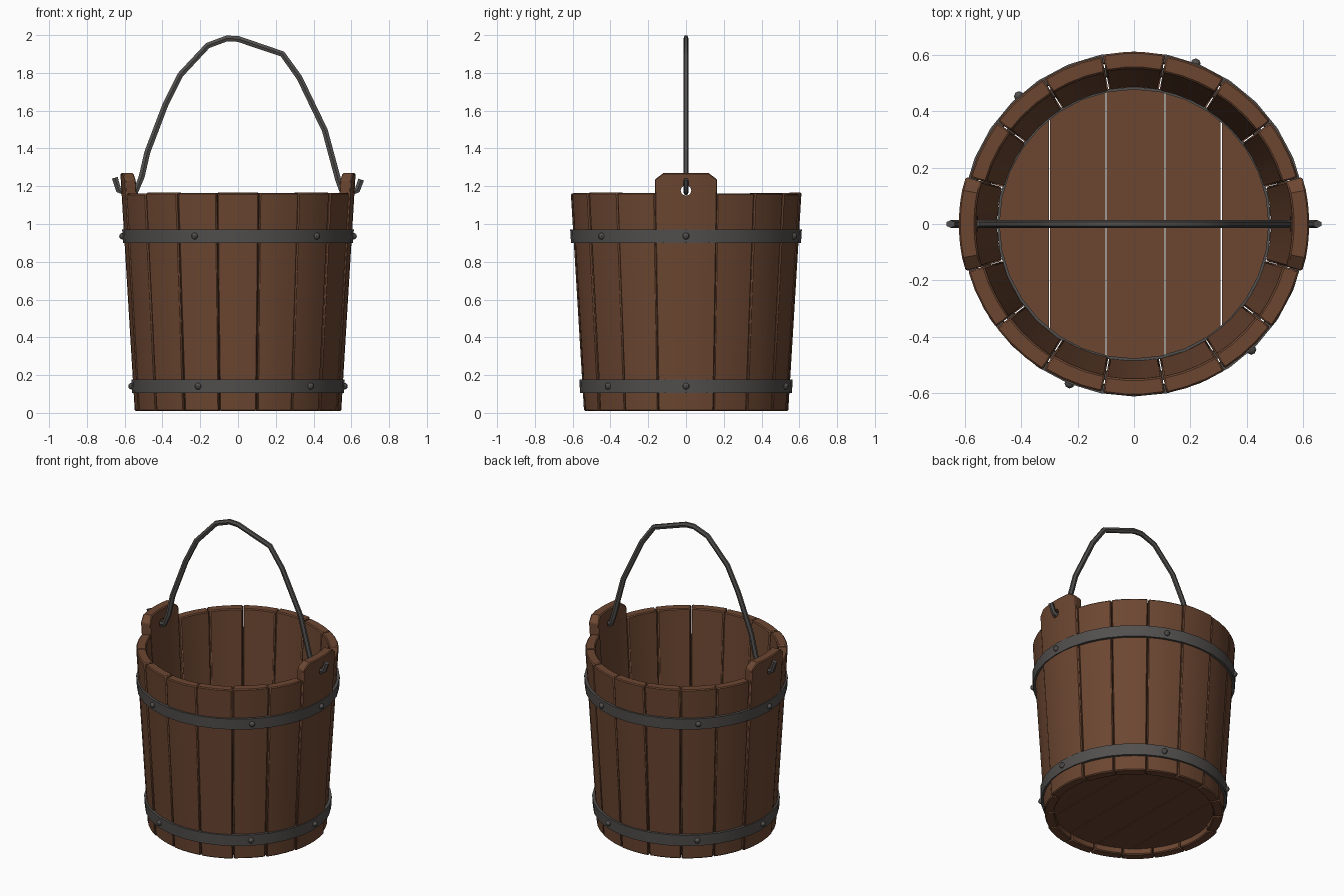
import bpy, bmesh, random
from math import sin, cos, radians, sqrt, pi
from mathutils import Matrix, Vector

random.seed(4)
cube = bpy.data.objects.get("Cube")
if cube:
    bpy.data.objects.remove(cube, do_unlink=True)


def material(name, rgb):
    m = bpy.data.materials.new(name)
    m.use_nodes = True
    m.diffuse_color = (*rgb, 1)
    m.node_tree.nodes["Principled BSDF"].inputs["Base Color"].default_value = (*rgb, 1)
    return m


WOOD = material("brown wood", (0.15, 0.062, 0.031))
IRON = material("dark iron", (0.085, 0.08, 0.076))
BASE, RIM, EAR_TOP = 0.01, 1.165, 1.27


def wall(z):
    """Outer radius of the tapered bucket at height z."""
    return 0.54 + 0.07 * (z - BASE) / (RIM - BASE)


def finish(bm, name, mat, bevel=0, smooth=True):
    bmesh.ops.recalc_face_normals(bm, faces=bm.faces)
    mesh = bpy.data.meshes.new(name)
    bm.to_mesh(mesh)
    bm.free()
    obj = bpy.data.objects.new(name, mesh)
    bpy.context.collection.objects.link(obj)
    mesh.materials.append(mat)
    if bevel:
        mod = obj.modifiers.new("worn edges", 'BEVEL')
        mod.width, mod.segments = bevel, 1
        mod.limit_method, mod.angle_limit = 'ANGLE', radians(40)
    if smooth:
        bpy.ops.object.select_all(action='DESELECT')
        obj.select_set(True)
        bpy.context.view_layer.objects.active = obj
        bpy.ops.object.shade_smooth_by_angle(angle=radians(35))
    return obj


def stave(name, start, end, tops, bulge=0, bevel=0.006):
    """Curved board between two angles; tops gives the height of each column."""
    bm = bmesh.new()
    n = len(tops) - 1
    columns = []
    for i, top in enumerate(tops):
        a = radians(start + (end - start) * i / n)
        ring = []
        for inset, z in ((0, BASE), (0, top), (0.06, top), (0.06, BASE)):
            r = wall(z) - inset + bulge
            ring.append(bm.verts.new((r * cos(a), r * sin(a), z)))
        columns.append(ring)
    for a, b in zip(columns, columns[1:]):
        for k in range(4):
            bm.faces.new((a[k], a[(k + 1) % 4], b[(k + 1) % 4], b[k]))
    bm.faces.new(columns[0])
    bm.faces.new(columns[-1])
    return finish(bm, name, WOOD, bevel)


# Ordinary staves, seven on each side between the ears
HALF_EAR, COUNT, GAP = 15.6, 7, 0.2
step = (180 - 2 * HALF_EAR) / COUNT
for side, offset in (("back", 0), ("front", 180)):
    for i in range(COUNT):
        a = offset + HALF_EAR + i * step
        top = RIM + random.uniform(-0.006, 0.002)
        stave(f"{side}_stave_{i + 1}", a + GAP, a + step - GAP, [top] * 4,
              random.uniform(-0.004, 0.004))

# Tall ear staves with a drilled hole for the handle
for side, centre in (("left", 0), ("right", 180)):
    tops = [1.235] + [EAR_TOP] * 6 + [1.235]
    ear = stave(f"{side}_ear_stave", centre - HALF_EAR, centre + HALF_EAR, tops, 0.007)
    bm = bmesh.new()
    bmesh.ops.create_cone(bm, cap_ends=True, segments=12, radius1=0.028, radius2=0.028, depth=0.4,
                          matrix=Matrix.Translation((0.6 * cos(radians(centre)), 0, 1.178))
                          @ Matrix.Rotation(pi / 2, 4, 'Y'))
    drill = finish(bm, f"{side}_hole_cutter", WOOD, smooth=False)
    drill.hide_render = True
    cut = ear.modifiers.new("handle hole", 'BOOLEAN')
    cut.operation, cut.object, cut.solver = 'DIFFERENCE', drill, 'EXACT'
    bpy.context.view_layer.objects.active = ear
    for mod in list(ear.modifiers):
        bpy.ops.object.modifier_apply(modifier=mod.name)
    bpy.data.objects.remove(drill, do_unlink=True)

# Floor planks running front to back, trimmed to a circle
FLOOR_R = 0.488
seams = (-FLOOR_R, -0.3, -0.1, 0.11, 0.31, FLOOR_R)
for i, (x0, x1) in enumerate(zip(seams, seams[1:])):
    x0, x1 = x0 + 0.002, x1 - 0.002
    xs = [x0 + (x1 - x0) * k / 8 for k in range(9)]
    ys = [sqrt(FLOOR_R ** 2 - x * x) for x in xs]
    outline = list(zip(xs, ys)) + [(x, -y) for x, y in zip(xs[::-1], ys[::-1])]
    bm = bmesh.new()
    face = bm.faces.new([bm.verts.new((x, y, 0.05)) for x, y in outline])
    up = bmesh.ops.extrude_face_region(bm, geom=[face])["geom"]
    bmesh.ops.translate(bm, vec=(0, 0, 0.04), verts=[v for v in up if isinstance(v, bmesh.types.BMVert)])
    finish(bm, f"floor_plank_{i + 1}", WOOD, smooth=False)


def hoop(name, profile, segments=32):
    """Ring swept from a closed (radius, height) profile."""
    bm = bmesh.new()
    rings = []
    for i in range(segments):
        a = 2 * pi * i / segments
        rings.append([bm.verts.new((r * cos(a), r * sin(a), z)) for r, z in profile])
    n = len(profile)
    for i, a in enumerate(rings):
        b = rings[(i + 1) % segments]
        for k in range(n):
            bm.faces.new((a[k], a[(k + 1) % n], b[(k + 1) % n], b[k]))
    return finish(bm, name, IRON)


# Iron hoops with six rivets each
RIVETS = (0, 69, 132, 180, 248, 313)
for label, low, high in (("lower", 0.105, 0.178), ("upper", 0.9, 0.972)):
    out = 0.015
    hoop(f"{label}_hoop", [(wall(low) - 0.015, low), (wall(low) + out, low),
                           (wall(high) + out, high), (wall(high) - 0.015, high)])
    mid = (low + high) / 2
    bm = bmesh.new()
    for angle in RIVETS:
        a = radians(angle)
        spot = Vector((cos(a), sin(a), 0)) * (wall(mid) + out) + Vector((0, 0, mid))
        bmesh.ops.create_uvsphere(bm, u_segments=8, v_segments=6, radius=0.018,
                                  matrix=Matrix.Translation(spot))
    finish(bm, f"{label}_hoop_rivets", IRON)

# Thin iron ring seating the floor
hoop("floor_ring", [(0.478, 0.085), (0.488, 0.085), (0.488, 0.098), (0.478, 0.098)])

# Hand-bent handle hooked through both ears
path = [(-0.652, 1.245), (-0.632, 1.18), (-0.6, 1.168), (-0.54, 1.175), (-0.51, 1.25),
        (-0.48, 1.38), (-0.385, 1.63), (-0.305, 1.79), (-0.16, 1.945), (-0.06, 1.982),
        (0.0, 1.98), (0.235, 1.9), (0.325, 1.775), (0.46, 1.495), (0.53, 1.235),
        (0.55, 1.175), (0.6, 1.168), (0.632, 1.18), (0.652, 1.235)]
curve = bpy.data.curves.new("handle", 'CURVE')
curve.dimensions = '3D'
curve.bevel_depth, curve.bevel_resolution, curve.use_fill_caps = 0.018, 1, True
spline = curve.splines.new('POLY')
spline.points.add(len(path) - 1)
for point, (x, z) in zip(spline.points, path):
    point.co = (x, 0, z, 1)
curve.materials.append(IRON)
handle = bpy.data.objects.new("handle", curve)
handle.scale.y = 0.75
bpy.context.collection.objects.link(handle)
bpy.context.view_layer.objects.active = handle
bpy.ops.object.select_all(action='DESELECT')
handle.select_set(True)
bpy.ops.object.convert(target='MESH')
bpy.ops.object.shade_smooth_by_angle(angle=radians(50))
